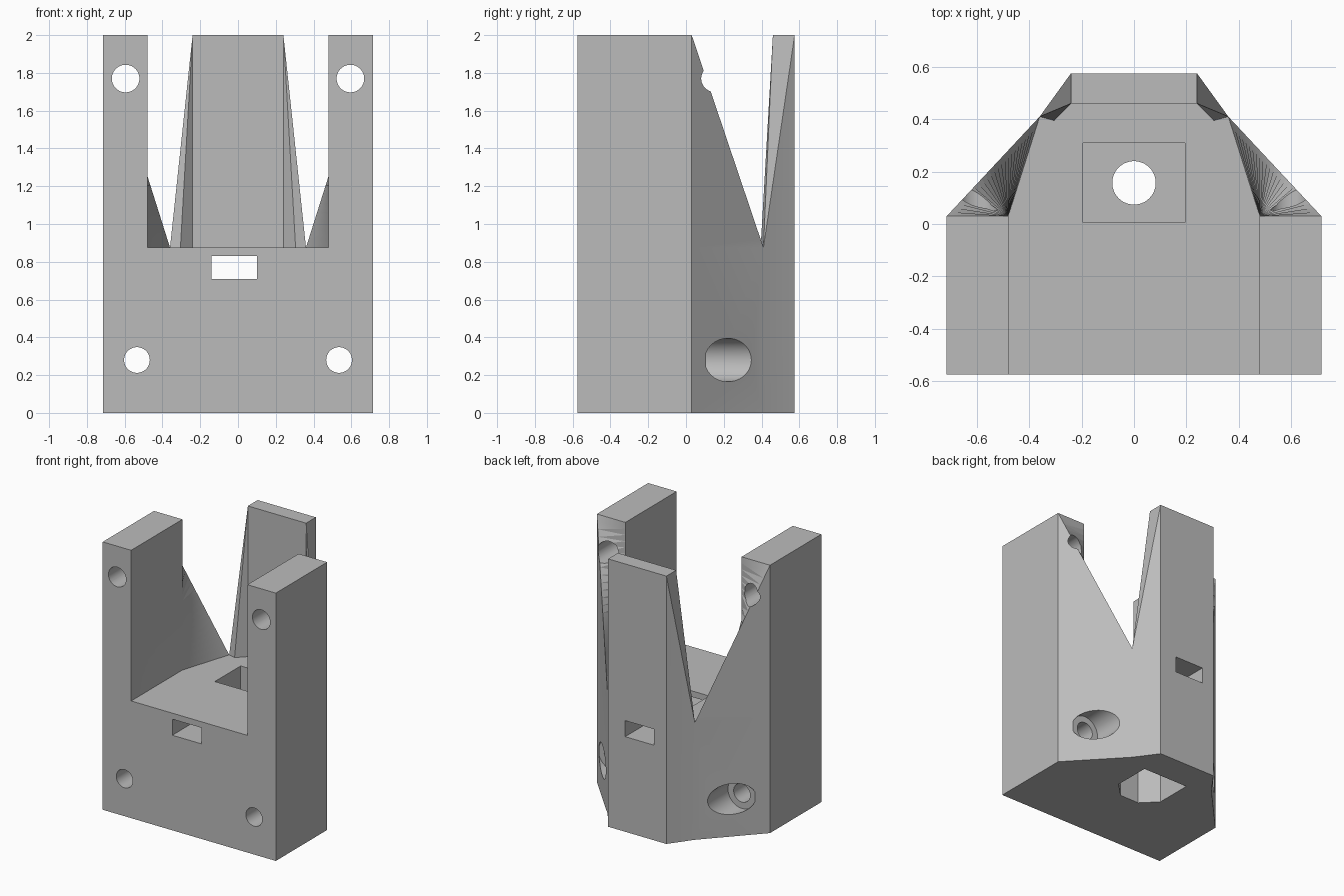
import bpy
import bmesh
import math
from mathutils import Vector

if "Cube" in bpy.data.objects:
    bpy.data.objects.remove(bpy.data.objects["Cube"], do_unlink=True)

grey = bpy.data.materials.new("plain_grey")
grey.use_nodes = True
colour = (0.5, 0.5, 0.5, 1)
grey.diffuse_color = colour
grey.node_tree.nodes["Principled BSDF"].inputs["Base Color"].default_value = colour

FLOOR, TOP = 0.875, 2.0
FRONT, SHOULDER, BACK = -0.575, 0.03, 0.575
SIDE, SLOT, REAR = 0.715, 0.48, 0.24
BEND = Vector((0.36, 0.41))


def loft(name, sections):
    """Closed solid through a stack of (height, outline) sections."""
    bm = bmesh.new()
    rings = [[bm.verts.new((p[0], p[1], z)) for p in pts] for z, pts in sections]
    n = len(rings[0])
    for low, high in zip(rings, rings[1:]):
        for i in range(n):
            j = (i + 1) % n
            bm.faces.new((low[i], low[j], high[j], high[i]))
    bm.faces.new(rings[0][::-1])
    bm.faces.new(rings[-1])
    bmesh.ops.remove_doubles(bm, verts=bm.verts, dist=1e-5)
    bmesh.ops.recalc_face_normals(bm, faces=bm.faces)
    # Triangulate the twisted walls so that the booleans stay exact
    bmesh.ops.triangulate(bm, faces=[f for f in bm.faces if abs(f.normal.z) < 0.99])
    mesh = bpy.data.meshes.new(name)
    bm.to_mesh(mesh)
    bm.free()
    obj = bpy.data.objects.new(name, mesh)
    bpy.context.collection.objects.link(obj)
    mesh.materials.append(grey)
    return obj


def box(name, x0, x1, y0, y1, z0, z1):
    pts = [(x0, y0), (x1, y0), (x1, y1), (x0, y1)]
    return loft(name, [(z0, pts), (z1, pts)])


def rod(name, x, y, z, radius, length, along_y=True):
    bpy.ops.mesh.primitive_cylinder_add(
        vertices=48, radius=radius, depth=length, location=(x, y, z),
        rotation=(math.pi / 2 if along_y else 0, 0, 0))
    bpy.context.object.name = name
    return bpy.context.object


def combine(target, other, operation):
    bpy.context.view_layer.objects.active = target
    mod = target.modifiers.new(operation.lower(), "BOOLEAN")
    mod.operation, mod.solver, mod.object = operation, "EXACT", other
    bpy.ops.object.modifier_apply(modifier=mod.name)
    bpy.data.objects.remove(other, do_unlink=True)


def mirror_outline(half):
    return half + [(-x, y) for x, y in reversed(half)]


# Solid lower block
plan = mirror_outline([(SIDE, FRONT), (SIDE, SHOULDER), tuple(BEND), (REAR, BACK)])
body = loft("bracket_body", [(0, plan), (FLOOR, plan)])

# Front arms, each with a twisted flange that shrinks towards the top
for s in (1, -1):
    sections = []
    steps = 24
    for i in range(steps + 1):
        t = min(i / steps, 0.9995)
        tip = BEND.lerp(Vector((SIDE, SHOULDER)), t)
        pts = [(SLOT, FRONT), (SIDE, FRONT), (SIDE, SHOULDER), tip, (SLOT, SHOULDER)]
        sections.append((FLOOR + (TOP - FLOOR) * i / steps, [(s * p[0], p[1]) for p in pts]))
    combine(body, loft("arm", sections), "UNION")

# Back plate with tapering side wings
base = mirror_outline([(REAR, 0.46), (0.305, 0.395), tuple(BEND), (REAR, BACK)])
inner, outer = (REAR, 0.46), (REAR, BACK)
tip = mirror_outline([inner, (REAR + 0.0005, 0.46), (REAR + 0.0005, BACK), outer])
combine(body, loft("back_plate", [(FLOOR, base), (TOP, tip)]), "UNION")

# Screw holes, the lower pair with wide rear recesses
for s in (1, -1):
    combine(body, rod("upper_hole", s * 0.595, 0, 1.77, 0.073, 2), "DIFFERENCE")
    combine(body, rod("lower_hole", s * 0.535, 0, 0.28, 0.068, 2), "DIFFERENCE")
    combine(body, rod("recess", s * 0.535, 0.605, 0.28, 0.115, 1), "DIFFERENCE")

# Central pockets, the bore joining them and the strap slot
combine(body, box("pocket", -0.195, 0.195, 0.005, 0.31, 0.6, 1), "DIFFERENCE")
under = mirror_outline([(0.08, -0.05), (0.19, 0.06), (0.19, 0.34)])
combine(body, loft("under_pocket", [(-0.1, under), (0.4, under)]), "DIFFERENCE")
combine(body, rod("bore", 0, 0.157, 0.5, 0.083, 0.6, False), "DIFFERENCE")
combine(body, box("strap_slot", -0.14, 0.1, -1, 1, 0.71, 0.83), "DIFFERENCE")

body.data.materials.clear()
body.data.materials.append(grey)
bpy.ops.object.select_all(action="DESELECT")
body.select_set(True)
bpy.context.view_layer.objects.active = body
bpy.ops.object.shade_smooth_by_angle(angle=math.radians(20))
